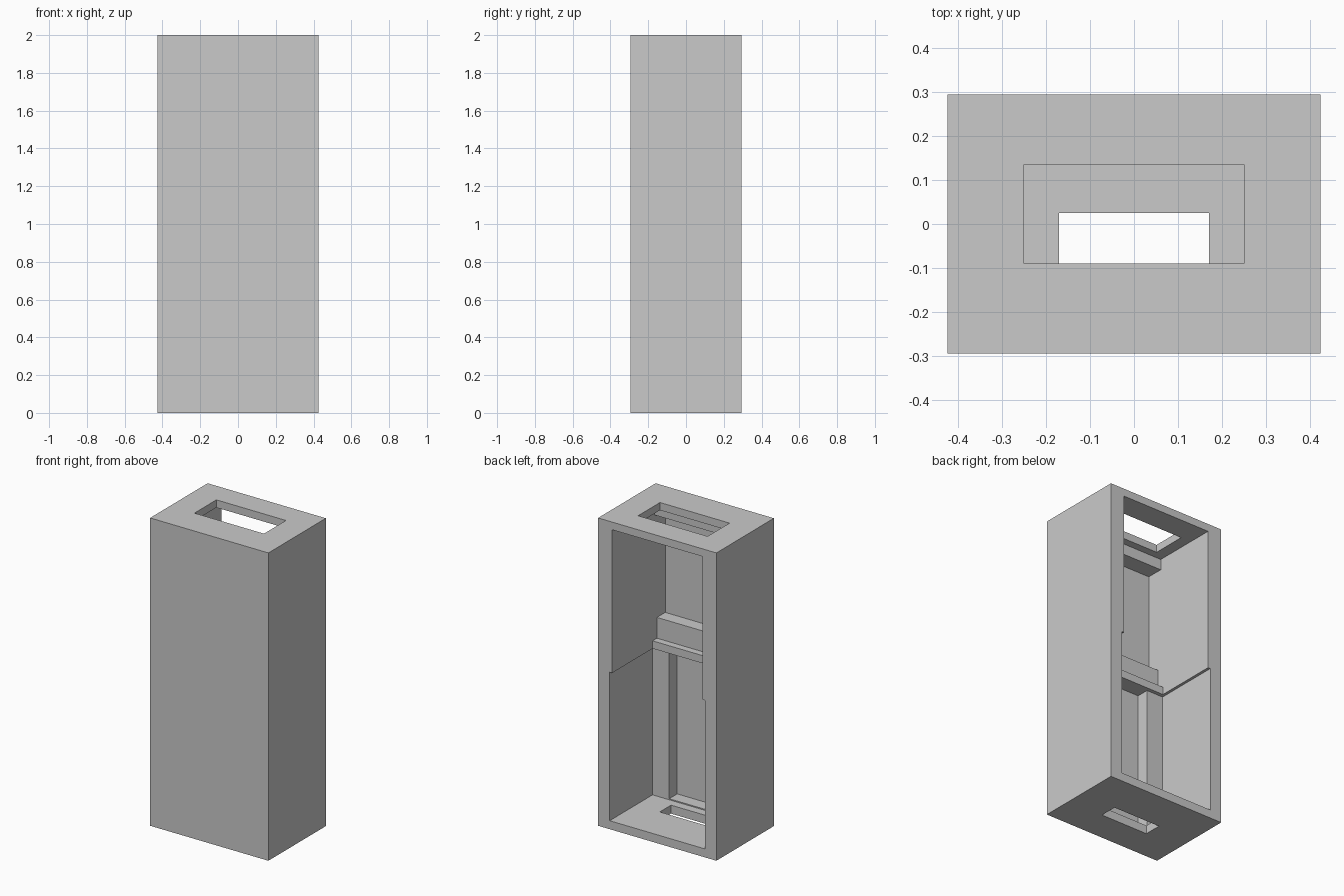
import bpy

if "Cube" in bpy.data.objects:
    bpy.data.objects.remove(bpy.data.objects["Cube"])

grey = bpy.data.materials.new("plain grey")
grey.diffuse_color = (0.59, 0.59, 0.59, 1)
grey.use_nodes = True
grey.node_tree.nodes["Principled BSDF"].inputs["Base Color"].default_value = grey.diffuse_color


def prism(name, profile, half_width):
    """Extrude a counter-clockwise (y, z) profile symmetrically along x."""
    n = len(profile)
    verts = [(x, y, z) for x in (-half_width, half_width) for y, z in profile]
    faces = [tuple(range(n))[::-1], tuple(range(n, 2 * n))]
    faces += [(i, (i + 1) % n, n + (i + 1) % n, n + i) for i in range(n)]
    mesh = bpy.data.meshes.new(name)
    mesh.from_pydata(verts, [], faces)
    mesh.update()
    obj = bpy.data.objects.new(name, mesh)
    bpy.context.collection.objects.link(obj)
    return obj


def box(name, half_width, y0, y1, z0, z1):
    return prism(name, [(y0, z0), (y1, z0), (y1, z1), (y0, z1)], half_width)


# Solid outer block
housing = box("housing", 0.425, -0.295, 0.295, 0, 2)
housing.data.materials.append(grey)

# Upper chamber: stepped front wall with a top beam, a ledge and a shelf
upper_profile = [(0.4, 0.9), (0.4, 1.95), (-0.14, 1.95), (-0.14, 1.88),
                 (-0.25, 1.88), (-0.25, 1.205), (-0.165, 1.205),
                 (-0.165, 1.07), (-0.12, 1.07), (-0.12, 0.9)]

cutters = [
    prism("upper_chamber", upper_profile, 0.324),
    # Slightly wider lower chamber and the recess in its front wall
    box("lower_chamber", 0.342, -0.145, 0.4, 0.055, 1.02),
    box("front_recess", 0.222, -0.227, -0.05, 0.062, 1.02),
    # Slots through the top and the floor
    box("top_slot", 0.25, -0.09, 0.135, 1.9, 2.1),
    box("floor_slot", 0.171, -0.09, 0.025, -0.1, 0.2),
]

bpy.context.view_layer.objects.active = housing
for cutter in cutters:
    cutter.hide_render = True
    mod = housing.modifiers.new(cutter.name, 'BOOLEAN')
    mod.operation = 'DIFFERENCE'
    mod.solver = 'EXACT'
    mod.object = cutter
    bpy.ops.object.modifier_apply(modifier=mod.name)
    bpy.data.objects.remove(cutter)
